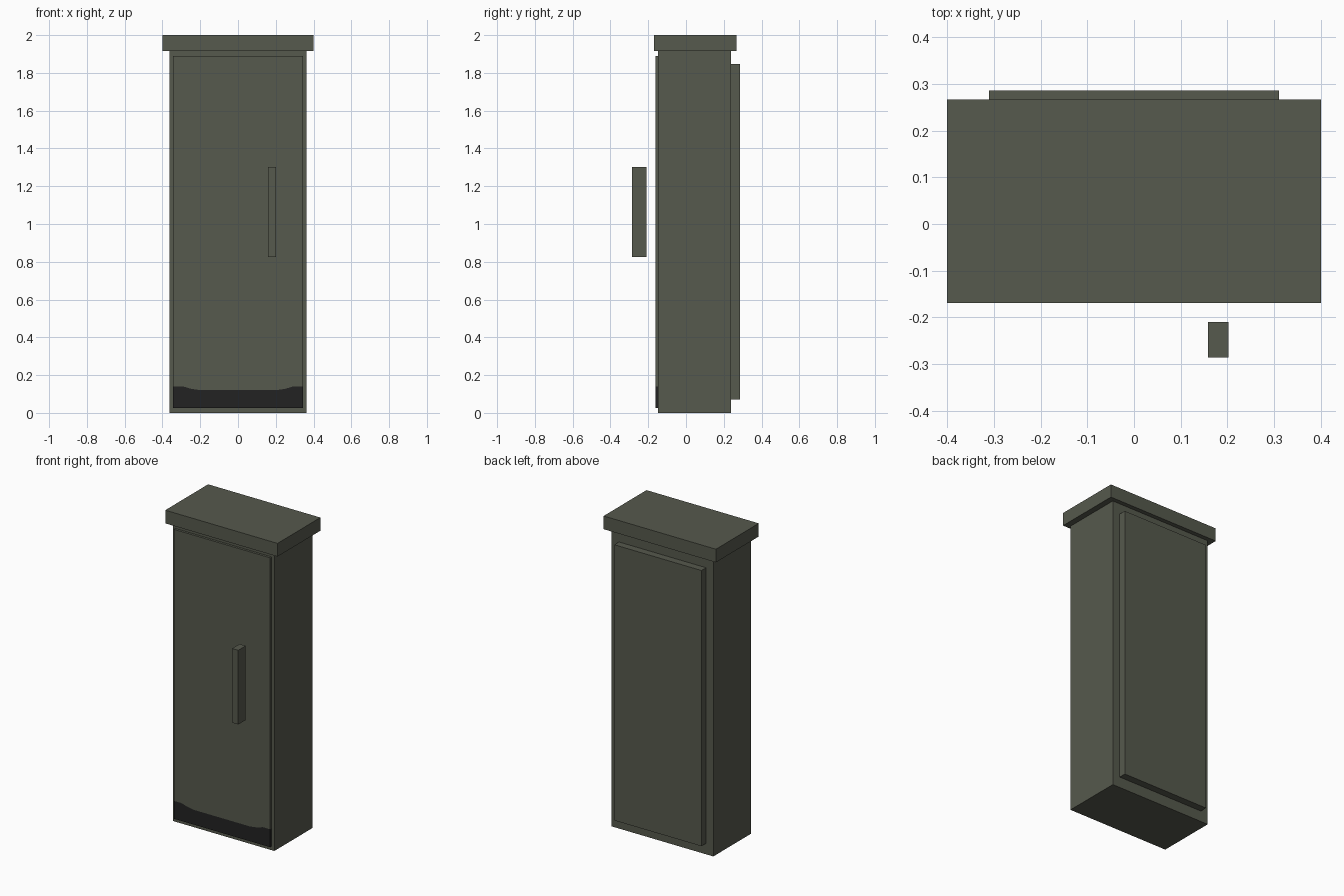
import bpy, bmesh

cube = bpy.data.objects.get("Cube")
if cube:
    bpy.data.objects.remove(cube, do_unlink=True)


def material(name, colour):
    m = bpy.data.materials.new(name)
    m.use_nodes = True
    m.diffuse_color = (*colour, 1)
    bsdf = next(n for n in m.node_tree.nodes if n.type == 'BSDF_PRINCIPLED')
    bsdf.inputs["Base Color"].default_value = (*colour, 1)
    return m


olive = material("olive_grey", (0.093, 0.10, 0.074))
black = material("scuffed_black", (0.016, 0.016, 0.016))


def slab(name, profile, y0, y1, mat):
    """Extrude an outline of (x, z) points from y0 to y1."""
    bm = bmesh.new()
    face = bm.faces.new([bm.verts.new((x, y0, z)) for x, z in profile])
    out = bmesh.ops.extrude_face_region(bm, geom=[face])
    moved = [v for v in out["geom"] if isinstance(v, bmesh.types.BMVert)]
    bmesh.ops.translate(bm, verts=moved, vec=(0, y1 - y0, 0))
    bmesh.ops.recalc_face_normals(bm, faces=bm.faces)
    mesh = bpy.data.meshes.new(name)
    bm.to_mesh(mesh)
    bm.free()
    mesh.materials.append(mat)
    obj = bpy.data.objects.new(name, mesh)
    bpy.context.collection.objects.link(obj)
    return obj


def box(name, x0, x1, y0, y1, z0, z1, mat=olive):
    return slab(name, [(x0, z0), (x1, z0), (x1, z1), (x0, z1)], y0, y1, mat)


# Cabinet shell, overhanging top, raised back panel
box("cabinet_body", -0.362, 0.362, -0.147, 0.239, 0, 1.915)
box("top_cap", -0.4, 0.4, -0.169, 0.267, 1.915, 2)
box("back_panel", -0.31, 0.31, 0.239, 0.286, 0.07, 1.846)

# Door, split along the worn upper edge of the dark base strip
side, front, back = 0.343, -0.162, -0.147
worn_edge = [(-side, 0.14), (-0.29, 0.14), (-0.25, 0.128), (-0.2, 0.12),
             (0.2, 0.12), (0.25, 0.127), (0.29, 0.14), (side, 0.14)]
slab("door", worn_edge + [(side, 1.889), (-side, 1.889)], front, back, olive)
slab("door_base_strip", worn_edge + [(side, 0.025), (-side, 0.025)], front, back, black)

# Upright handle standing clear of the door
box("door_handle", 0.158, 0.202, -0.286, -0.21, 0.825, 1.303)
